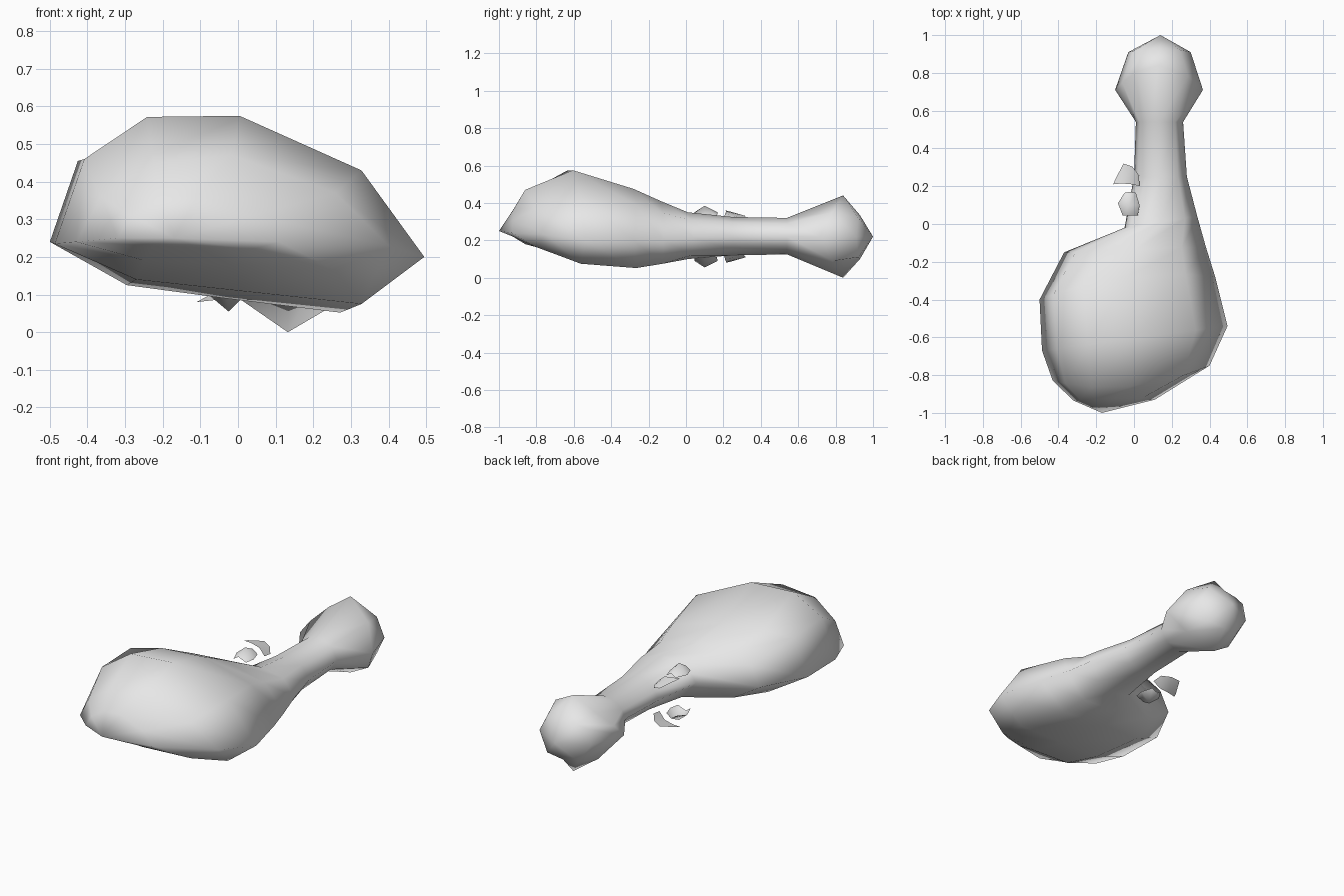
import bpy, bmesh

if "Cube" in bpy.data.objects:
    bpy.data.objects.remove(bpy.data.objects["Cube"])

grey = bpy.data.materials.new("light_grey")
grey.diffuse_color = (0.8, 0.8, 0.8, 1)
grey.use_nodes = True
grey.node_tree.nodes["Principled BSDF"].inputs["Base Color"].default_value = grey.diffuse_color


def finish(name, bm):
    """Turn a bmesh into a smooth shaded grey object."""
    bmesh.ops.recalc_face_normals(bm, faces=bm.faces)
    for f in bm.faces:
        f.smooth = True
    me = bpy.data.meshes.new(name)
    bm.to_mesh(me)
    bm.free()
    me.materials.append(grey)
    ob = bpy.data.objects.new(name, me)
    bpy.context.collection.objects.link(ob)
    return ob


def section(left, right, bow, tops, bottoms):
    """Nine-point ring: two side points joined over the top and the bottom."""
    def between(t, z):
        x = left[0] + (right[0] - left[0]) * t
        y = left[1] + (right[1] - left[1]) * t
        return (x, y + bow * 4 * t * (1 - t), z)
    upper = [between(t, z) for t, z in zip((.08, .25, .5, .83), tops)]
    lower = [between(t, z) for t, z in zip((.22, .5, .83), bottoms)]
    return [left, *upper, right, *reversed(lower)]


# Body, neck and knob: left point, right point, bow in y, top z, bottom z
rings = [section(*r) for r in (
    ((-.32, -.935, .25), (.11, -.93, .24), .01, (.31, .36, .365, .31), (.23, .225, .22)),
    ((-.43, -.83, .24), (.40, -.75, .23), -.07, (.36, .45, .47, .37), (.19, .18, .165)),
    ((-.487, -.67, .235), (.495, -.54, .20), 0, (.46, .572, .575, .43), (.14, .11, .075)),
    ((-.50, -.40, .24), (.43, -.28, .20), .06, (.455, .48, .475, .39), (.125, .09, .052)),
    ((-.37, -.15, .24), (.38, -.12, .20), 0, (.35, .40, .41, .345), (.14, .10, .075)),
    ((-.05, -.02, .23), (.335, .04, .215), 0, (.28, .32, .35, .31), (.13, .10, .12)),
    ((0, .25, .22), (.28, .25, .22), 0, (.265, .305, .325, .295), (.15, .12, .15)),
    ((.01, .54, .22), (.26, .54, .22), 0, (.265, .30, .32, .29), (.155, .125, .155)),
    ((-.10, .71, .22), (.365, .71, .22), .13, (.28, .36, .44, .35), (.09, 0, .09)),
    ((-.03, .91, .22), (.30, .91, .22), .02, (.31, .325, .335, .32), (.11, .10, .11)),
)]
bm = bmesh.new()
loops = [[bm.verts.new(p) for p in ring] for ring in rings]
n = len(rings[0])
for a, b in zip(loops, loops[1:]):
    for i in range(n):
        j = (i + 1) % n
        bm.faces.new((a[i], a[j], b[j], b[i]))
for loop, tip in ((loops[0], (-.17, -1, .25)), (loops[-1], (.14, 1, .22))):
    pole = bm.verts.new(tip)
    for i in range(n):
        bm.faces.new((loop[i], loop[(i + 1) % n], pole))
finish("drumstick_body", bm)


def flake(name, rows, flip):
    """Thin curled sheet from rows of points; flip hangs it below the neck."""
    bm = bmesh.new()
    grid = [[bm.verts.new((x, y, 0.44 - z if flip else z)) for x, y, z in row]
            for row in rows]
    for a, b in zip(grid, grid[1:]):
        for i in range(len(a) - 1):
            bm.faces.new((a[i], a[i + 1], b[i + 1], b[i]))
    finish(name, bm)


# Curled flakes at the left of the neck, above and below
near = [[(-.06, .045, .33), (-.03, .045, .35), (.02, .045, .33)],
        [(-.085, .11, .335), (-.025, .10, .385), (.03, .10, .33)],
        [(-.05, .165, .33), (-.025, .17, .35), (.01, .165, .33)]]
far = [[(-.11, .21, .36), (-.10, .235, .355)],
       [(-.065, .215, .355), (-.055, .32, .33)],
       [(-.01, .21, .345), (-.01, .305, .315)],
       [(.03, .20, .31), (.025, .26, .30)]]
for side, flip in (("upper", False), ("lower", True)):
    flake(side + "_near_flake", near, flip)
    flake(side + "_far_flake", far, flip)
